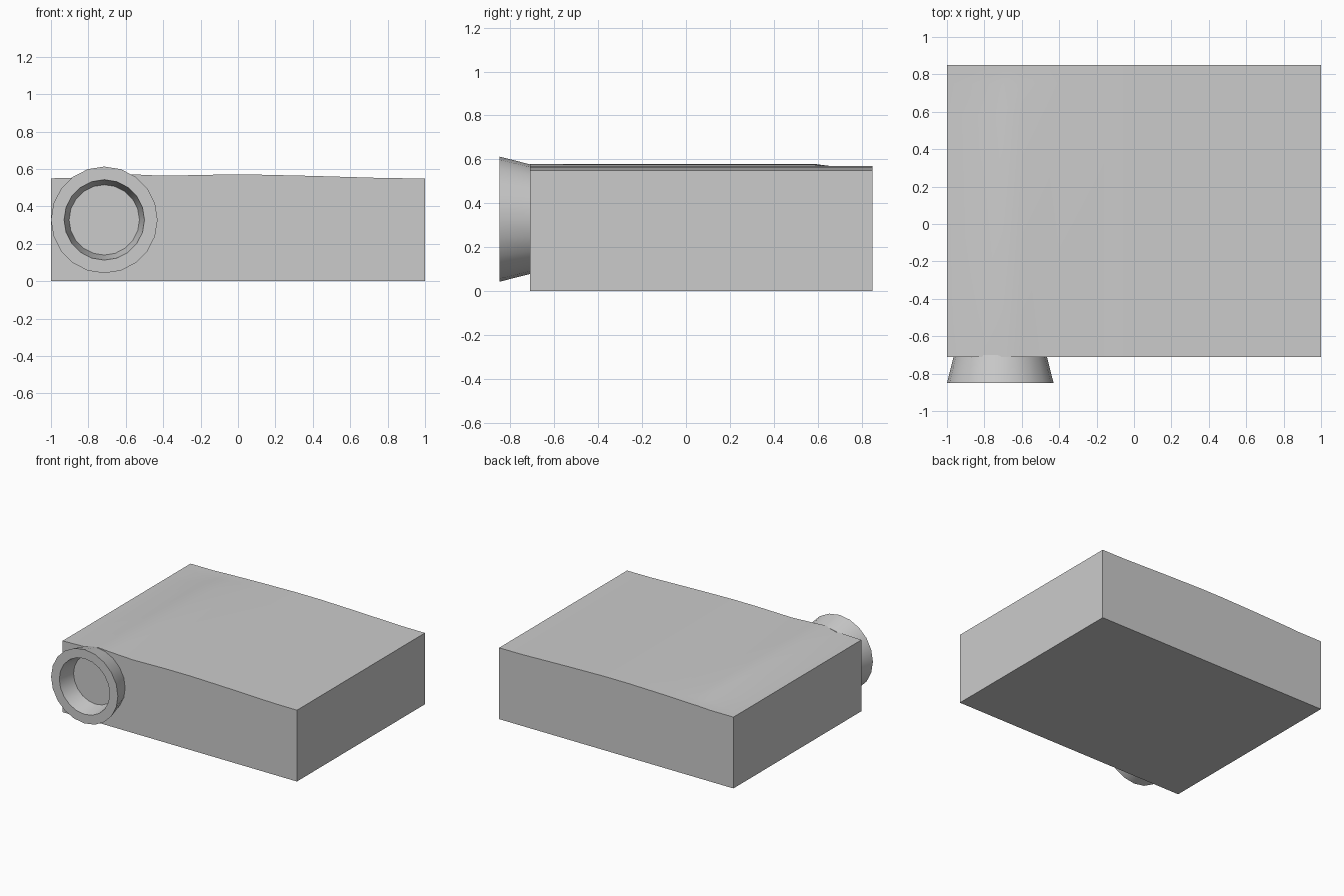
import bpy
import bmesh
from math import cos, sin, tau, radians

cube = bpy.data.objects.get("Cube")
if cube:
    bpy.data.objects.remove(cube, do_unlink=True)

grey = bpy.data.materials.new("light grey")
grey.use_nodes = True
GREY = (0.6, 0.6, 0.6, 1)
grey.diffuse_color = GREY
grey.node_tree.nodes["Principled BSDF"].inputs["Base Color"].default_value = GREY


def finish(bm, name, angle):
    bmesh.ops.recalc_face_normals(bm, faces=bm.faces)
    mesh = bpy.data.meshes.new(name)
    bm.to_mesh(mesh)
    bm.free()
    obj = bpy.data.objects.new(name, mesh)
    bpy.context.collection.objects.link(obj)
    mesh.materials.append(grey)
    bpy.ops.object.select_all(action="DESELECT")
    obj.select_set(True)
    bpy.context.view_layer.objects.active = obj
    bpy.ops.object.shade_smooth_by_angle(angle=radians(angle))
    return obj


# Body: cross-sections (x, z) with a crowned top and a low ridge behind the lens
crown = [(-1, 0.55), (-0.8, 0.55), (-0.7, 0.555), (-0.6, 0.558), (-0.4, 0.564),
         (-0.1, 0.57), (0.1, 0.57), (0.4, 0.563), (0.8, 0.551), (1, 0.55)]
ridge = {-0.8: 0.006, -0.7: 0.025, -0.6: 0.015}
bm = bmesh.new()
sections = []
for y, lift in [(-0.71, 1), (0.58, 1), (0.75, 0), (0.85, 0)]:
    points = [(x, z + lift * ridge.get(x, 0)) for x, z in crown]
    points += [(1, 0), (-1, 0)]
    sections.append([bm.verts.new((x, y, z)) for x, z in points])
n = len(sections[0])
for a, b in zip(sections, sections[1:]):
    for i in range(n):
        j = (i + 1) % n
        bm.faces.new((a[i], a[j], b[j], b[i]))
bm.faces.new(sections[0])
bm.faces.new(sections[-1])
finish(bm, "body", 30)

# Lens: flared barrel with a tapered recess closed by a flat disc
SIDES = 20
profile = [(0.247, -0.70), (0.285, -0.85), (0.215, -0.85), (0.188, -0.715)]
bm = bmesh.new()
rings = [[bm.verts.new((-0.715 + r * cos(tau * i / SIDES), y,
                        0.328 + r * sin(tau * i / SIDES)))
          for i in range(SIDES)] for r, y in profile]
for a, b in zip(rings, rings[1:]):
    for i in range(SIDES):
        j = (i + 1) % SIDES
        bm.faces.new((a[i], a[j], b[j], b[i]))
bm.faces.new(rings[-1])
bm.faces.new(rings[0])
finish(bm, "lens_barrel", 35)
